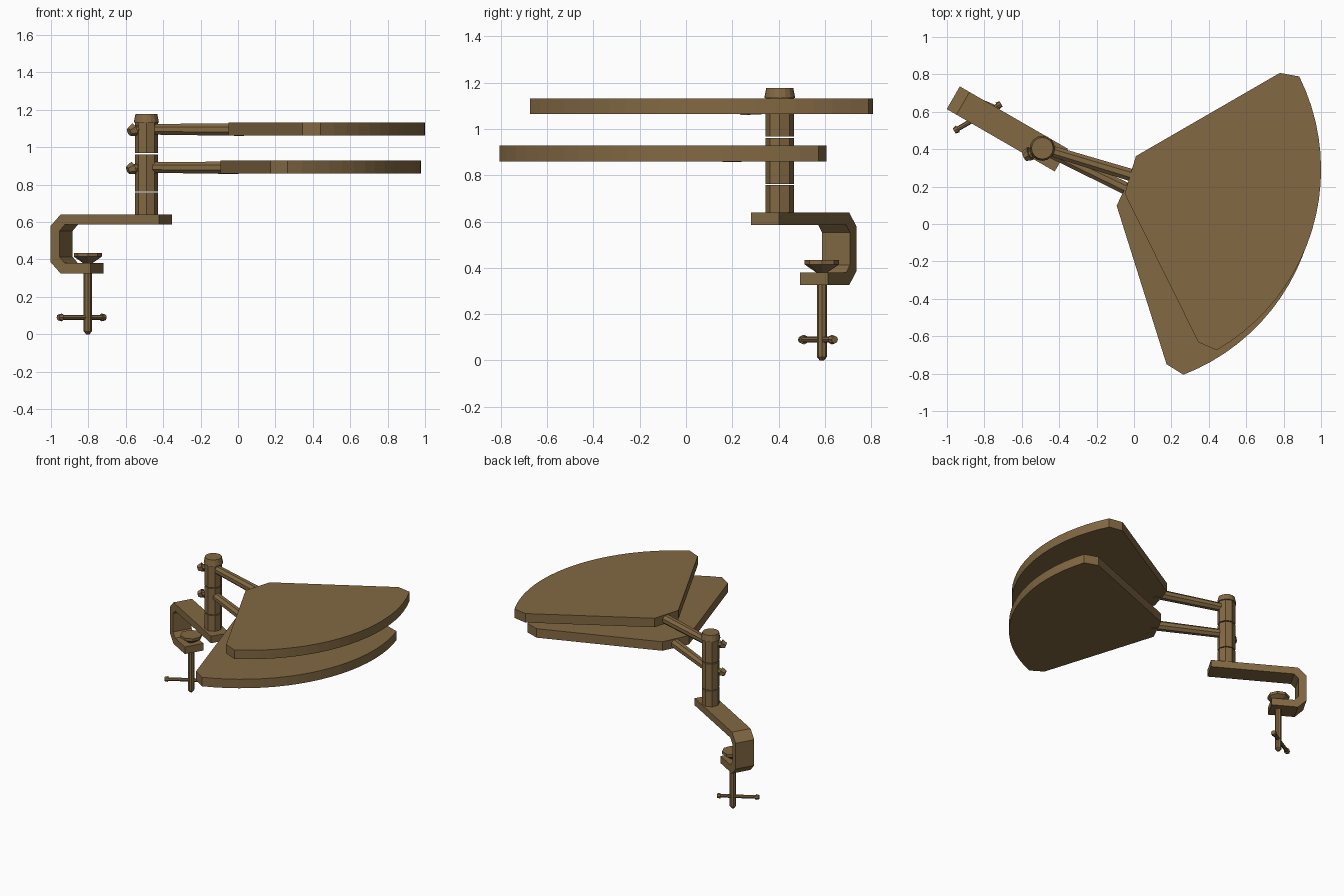
import bpy, bmesh, math
from mathutils import Vector, Matrix

if "Cube" in bpy.data.objects:
    bpy.data.objects.remove(bpy.data.objects["Cube"])

brown = bpy.data.materials.new("brown")
brown.diffuse_color = (0.225, 0.14, 0.056, 1)
brown.use_nodes = True
brown.node_tree.nodes["Principled BSDF"].inputs["Base Color"].default_value = brown.diffuse_color

R = math.radians
PX, PY = -0.49, 0.405          # post axis
POST = Vector((PX, PY, 0))


def finish(name, bm):
    bmesh.ops.recalc_face_normals(bm, faces=bm.faces[:])
    me = bpy.data.meshes.new(name)
    bm.to_mesh(me)
    bm.free()
    me.materials.append(brown)
    ob = bpy.data.objects.new(name, me)
    bpy.context.collection.objects.link(ob)
    return ob


def rod(name, a, b, r1, r2=None, sides=8, phase=0.0):
    """Straight or tapered prism from a to b."""
    a, b = Vector(a), Vector(b)
    d = b - a
    bm = bmesh.new()
    rot = d.to_track_quat('Z', 'Y').to_matrix().to_4x4()
    bmesh.ops.create_cone(bm, cap_ends=True, segments=sides, radius1=r1,
                          radius2=r1 if r2 is None else r2, depth=d.length,
                          matrix=Matrix.Translation((a + b) / 2) @ rot
                          @ Matrix.Rotation(phase, 4, 'Z'))
    return finish(name, bm)


def prism(name, pts, offset):
    """Closed solid made by sweeping an outline along a vector."""
    bm = bmesh.new()
    lo = [bm.verts.new(p) for p in pts]
    hi = [bm.verts.new(p + offset) for p in pts]
    bm.faces.new(lo)
    bm.faces.new(hi)
    for i in range(len(pts)):
        j = (i + 1) % len(pts)
        bm.faces.new((lo[i], lo[j], hi[j], hi[i]))
    return finish(name, bm)


def polar(r, ang, z):
    return POST + Vector((r * math.cos(ang), r * math.sin(ang), z))


# C-shaped clamp frame, running at -30 degrees under the post
U = Vector((math.cos(R(-30)), math.sin(R(-30)), 0))
V = Vector((-U.y, U.x, 0))
profile = [(0.117, 0.639), (-0.49, 0.639), (-0.55, 0.58), (-0.55, 0.385),
           (-0.49, 0.326), (-0.305, 0.326), (-0.305, 0.38), (-0.463, 0.38),
           (-0.495, 0.413), (-0.495, 0.553), (-0.463, 0.586), (0.117, 0.586)]
foot = POST + Vector((0, -0.005, 0)) - V * 0.07
prism("clamp_frame", [foot + U * s + Vector((0, 0, z)) for s, z in profile],
      V * 0.14)

# clamp screw, pressure pad and tommy bar
SX, SY = -0.803, 0.587
rod("clamp_screw", (SX, SY, 0.016), (SX, SY, 0.39), 0.022)
rod("screw_tip", (SX, SY, 0), (SX, SY, 0.016), 0.009, 0.022)
rod("pad_cone", (SX, SY, 0.38), (SX, SY, 0.415), 0.024, 0.075, 8)
rod("pad_disc", (SX, SY, 0.415), (SX, SY, 0.435), 0.075, None, 8)
H = Vector((math.cos(R(30)), math.sin(R(30)), 0))
bar_mid = Vector((-0.836, 0.57, 0.09))
rod("tommy_bar", bar_mid - H * 0.14, bar_mid + H * 0.14, 0.013)
for side, n in ((-1, "left"), (1, "right")):
    rod("bar_knob_" + n, bar_mid + H * side * 0.122,
        bar_mid + H * side * 0.145, 0.021, 0.016)

# post in three stacked sections with a tapered cap
for i, (z0, z1) in enumerate(((0.63, 0.757), (0.763, 0.961), (0.968, 1.133))):
    rod(f"post_section_{i + 1}", (PX, PY, z0), (PX, PY, z1), 0.061)
rod("post_cap", (PX, PY, 1.133), (PX, PY, 1.178), 0.067, 0.058, 16)

# two swinging trays, each with an arm and a clamping knob
for label, axis, z in (("upper", -16.8, 1.064), ("lower", -25.7, 0.86)):
    ax = R(axis)
    c, rad = 0.391, 1.116                      # centre and radius of curved edge
    half = math.atan2(0.764, 1.204 - c)
    outline = [polar(0.502, ax + R(12), z), polar(0.502, ax - R(12), z),
               polar(1.332, ax - R(34.4), z)]
    centre = polar(c, ax, z)
    N = 20
    for i in range(N + 1):
        t = ax - half + 2 * half * i / N
        outline.append(centre + Vector((rad * math.cos(t), rad * math.sin(t), 0)))
    outline.append(polar(1.332, ax + R(34.4), z))
    prism(label + "_tray", outline, Vector((0, 0, 0.068)))

    # arm reaching just under the tray edge, flat side down
    rod(label + "_arm", polar(0.03, ax, z + 0.032), polar(0.54, ax, z + 0.03),
        0.031, 0.036, 8, R(22.5))

    # drooping tapered knob on the far side of the post
    k = ax + R(225)
    rod(label + "_knob_stem", polar(0.04, k, z + 0.032),
        polar(0.085, k, z + 0.027), 0.022)
    rod(label + "_knob", polar(0.072, k, z + 0.03), polar(0.105, k, z + 0.018),
        0.035, 0.022, 6)
